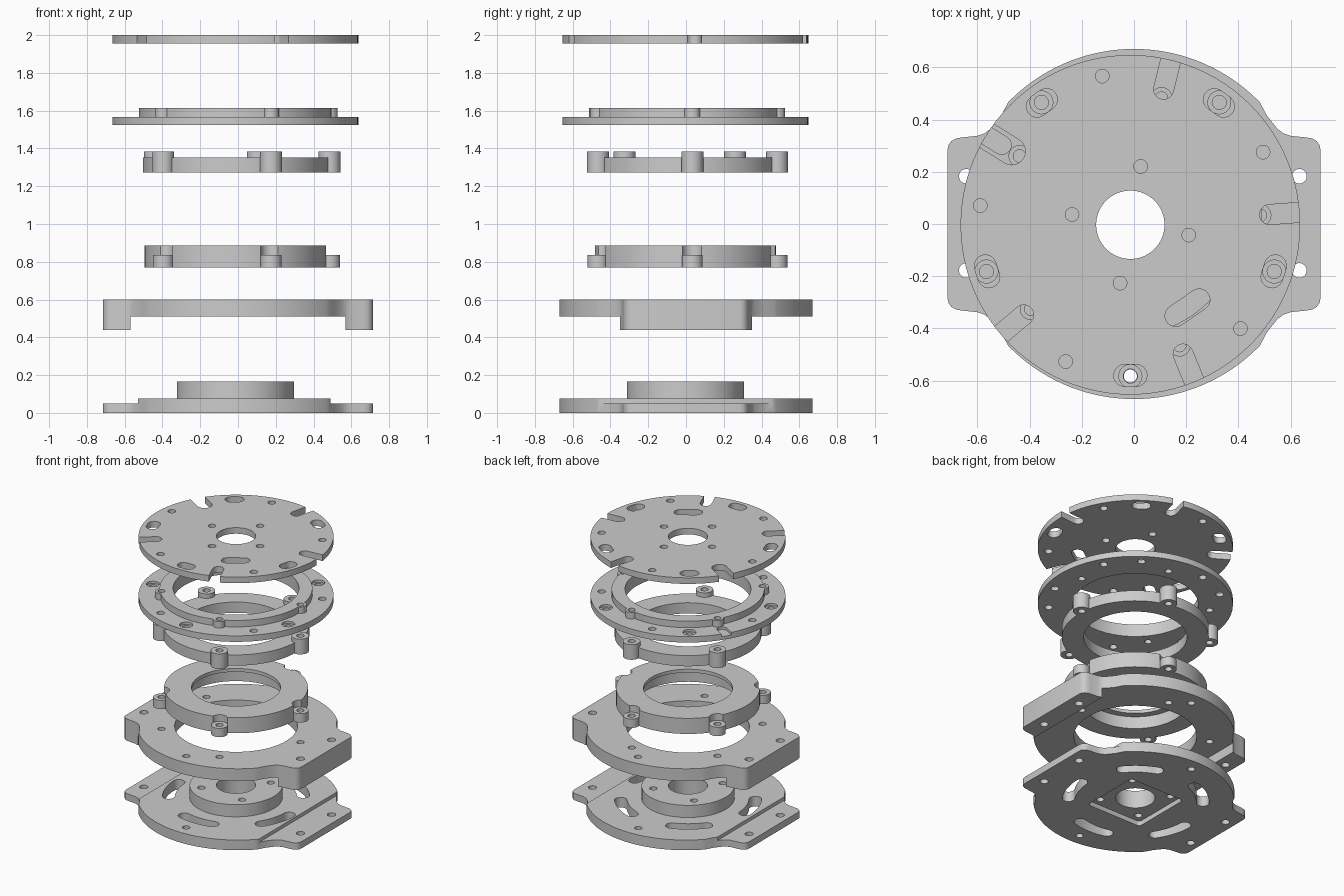
import bpy, bmesh
from math import cos, sin, radians, pi

if "Cube" in bpy.data.objects:
    bpy.data.objects.remove(bpy.data.objects["Cube"])

CX, CY = -0.014, -0.003          # common axis of the round parts
EARS = [4.2 + 72 * k for k in range(5)]
SLOTS = [-90 + 72 * k for k in range(5)]
RIM = [28.7 + 72 * k for k in range(5)]


def polar(r, deg):
    return CX + r * cos(radians(deg)), CY + r * sin(radians(deg))


def circle(r, x=CX, y=CY, n=96):
    return [(x + r * cos(2 * pi * i / n), y + r * sin(2 * pi * i / n)) for i in range(n)]


def dots(r, angles, size):
    return [circle(size, *polar(r, a), n=32) for a in angles]


def obround(p, q, r, n=12):
    """Rounded slot from p to q."""
    dx, dy = q[0] - p[0], q[1] - p[1]
    d = (dx * dx + dy * dy) ** 0.5
    ux, uy = dx / d, dy / d
    pts = []
    for (x, y), s in ((q, 1), (p, -1)):
        for i in range(n + 1):
            t = -pi / 2 + pi * i / n
            c, e = s * r * cos(t), s * r * sin(t)
            pts.append((x + ux * c - uy * e, y + uy * c + ux * e))
    return pts


def arc_slot(r, mid, half, w, n=12):
    """Curved slot with rounded ends."""
    pts = [polar(r + w, mid - half + 2 * half * i / n) for i in range(n + 1)]
    for end, s in ((mid + half, 1), (mid - half, -1)):
        if s < 0:
            pts += [polar(r - w, mid + half - 2 * half * i / n) for i in range(n + 1)]
        ex, ey = polar(r, end)
        for i in range(1, 8):
            t = radians(end) + pi * i / 8 + (0 if s > 0 else pi)
            pts.append((ex + w * cos(t), ey + w * sin(t)))
    return pts


def rounded_square(h, r):
    return [(CX + sx * (h - r) + r * cos(radians(a0 + 15 * i)),
             CY + sy * (h - r) + r * sin(radians(a0 + 15 * i)))
            for sx, sy, a0 in ((1, 1, 0), (-1, 1, 90), (-1, -1, 180), (1, -1, 270))
            for i in range(7)]


def box(x0, x1, y0, y1):
    return [(x0, y0), (x1, y0), (x1, y1), (x0, y1)]


def solid(name, outlines, z0, z1):
    bm = bmesh.new()
    for pts in outlines:
        lo = [bm.verts.new((x, y, z0)) for x, y in pts]
        hi = [bm.verts.new((x, y, z1)) for x, y in pts]
        bm.faces.new(lo[::-1])
        bm.faces.new(hi)
        for i in range(len(pts)):
            j = (i + 1) % len(pts)
            bm.faces.new((lo[i], lo[j], hi[j], hi[i]))
    me = bpy.data.meshes.new(name)
    bm.to_mesh(me)
    bm.free()
    ob = bpy.data.objects.new(name, me)
    bpy.context.collection.objects.link(ob)
    return ob


def combine(ob, op, outlines, z0, z1):
    tool = solid("cutter", outlines, z0, z1)
    tool.hide_render = True
    mod = ob.modifiers.new("bool", 'BOOLEAN')
    mod.operation, mod.solver, mod.object = op, 'EXACT', tool
    bpy.context.view_layer.objects.active = ob
    bpy.ops.object.modifier_apply(modifier=mod.name)
    bpy.data.objects.remove(tool)


def add(ob, outlines, z0, z1):
    combine(ob, 'UNION', outlines, z0, z1)


def cut(ob, outlines, z0, z1):
    combine(ob, 'DIFFERENCE', outlines, z0, z1)


def finish(ob):
    bpy.ops.object.select_all(action='DESELECT')
    ob.select_set(True)
    bpy.context.view_layer.objects.active = ob
    bpy.ops.object.shade_smooth_by_angle(angle=radians(30))


# outline of the round plate with two side tabs
tab = [(.715, .285), (.711, .303), (.70, .318), (.683, .328), (.66, .332), (.60, .338),
       (.572, .348), (.55, .365), (.51, .415)]
arc = [(.671 * cos(radians(a)), .671 * sin(radians(a))) for a in range(44, 90, 2)]
quarter = tab + arc
half = quarter + [(0, .671)] + [(-x, y) for x, y in quarter[::-1]]
tab_plate = half + [(-x, -y) for x, y in half]
tab_holes = [circle(.028, x, y, 32) for x in (-.643, .634) for y in (-.178, .183)]

# base plate: lowered tabs, hub, curved slots, square pocket underneath
base = solid("base_plate", [tab_plate], 0, .075)
cut(base, [box(.49, .9, -.8, .8), box(-.9, -.53, -.8, .8)], .05, .2)
add(base, [circle(.31)], .04, .165)
cut(base, [rounded_square(.225, .025)], -.1, .035)
cut(base, [circle(.131)] + dots(.235, (45, 135, 225, 315), .025) + tab_holes
    + dots(.58, (-90, 90), .025) + [arc_slot(.45, a, 15, .042) for a in SLOTS], -.2, .3)
finish(base)

# spacer plate: legs below the tabs, large bore
spacer = solid("spacer_plate", [tab_plate], .44, .60)
cut(spacer, [box(-.57, .57, -.8, .8)], .3, .51)
cut(spacer, [circle(.41)] + tab_holes + dots(.5, EARS, .025)
    + dots(.58, (-90, 90), .025), .3, .8)
finish(spacer)

# lower bearing ring: low ears, clearance scallops, bore with top lip
lower = solid("lower_bearing_ring", [circle(.48)], .77, .885)
cut(lower, dots(.5, EARS, .055), .835, 1)
add(lower, dots(.5, EARS, .055), .77, .835)
cut(lower, [circle(.345)] , .7, .86)
cut(lower, [circle(.297)] + dots(.5, EARS, .025), .6, 1)
finish(lower)

# upper bearing ring: tall ears
upper = solid("upper_bearing_ring", [circle(.49)], 1.273, 1.352)
add(upper, dots(.5, EARS, .058), 1.273, 1.385)
cut(upper, [circle(.345)] + dots(.5, EARS, .025), 1.1, 1.5)
finish(upper)

# flanged ring: raised collar with bosses, counterbored holes, cable groove
flange = solid("flange_ring", [circle(.651)], 1.523, 1.567)
add(flange, [circle(.51)], 1.55, 1.615)
add(flange, dots(.5, EARS, .042), 1.545, 1.615)
cut(flange, dots(.58, SLOTS, .044), 1.55, 1.7)
cut(flange, [obround(polar(.58, 148.2), polar(.8, 148.2), .036)], 1.547, 1.7)
cut(flange, [circle(.42)] + dots(.5, EARS, .024) + dots(.58, SLOTS, .027)
    + dots(.58, RIM, .026), 1.4, 1.8)
finish(flange)

# top plate: rim notches, ovals, bolt holes and one long slot
top = solid("top_plate", [circle(.651)], 1.955, 2.0)
notches = [obround(polar(.535, a), polar(.8, a), .052 if 140 < a < 155 else .038) for a in EARS]
ovals = [arc_slot(.578, a, 2.2, .042) for a in SLOTS]
cut(top, [circle(.131)] + dots(.227, (80, 170, 260, 350), .026) + dots(.58, RIM, .026)
    + notches + ovals + [obround((.16, -.352), (.25, -.29), .041)], 1.8, 2.2)
finish(top)
